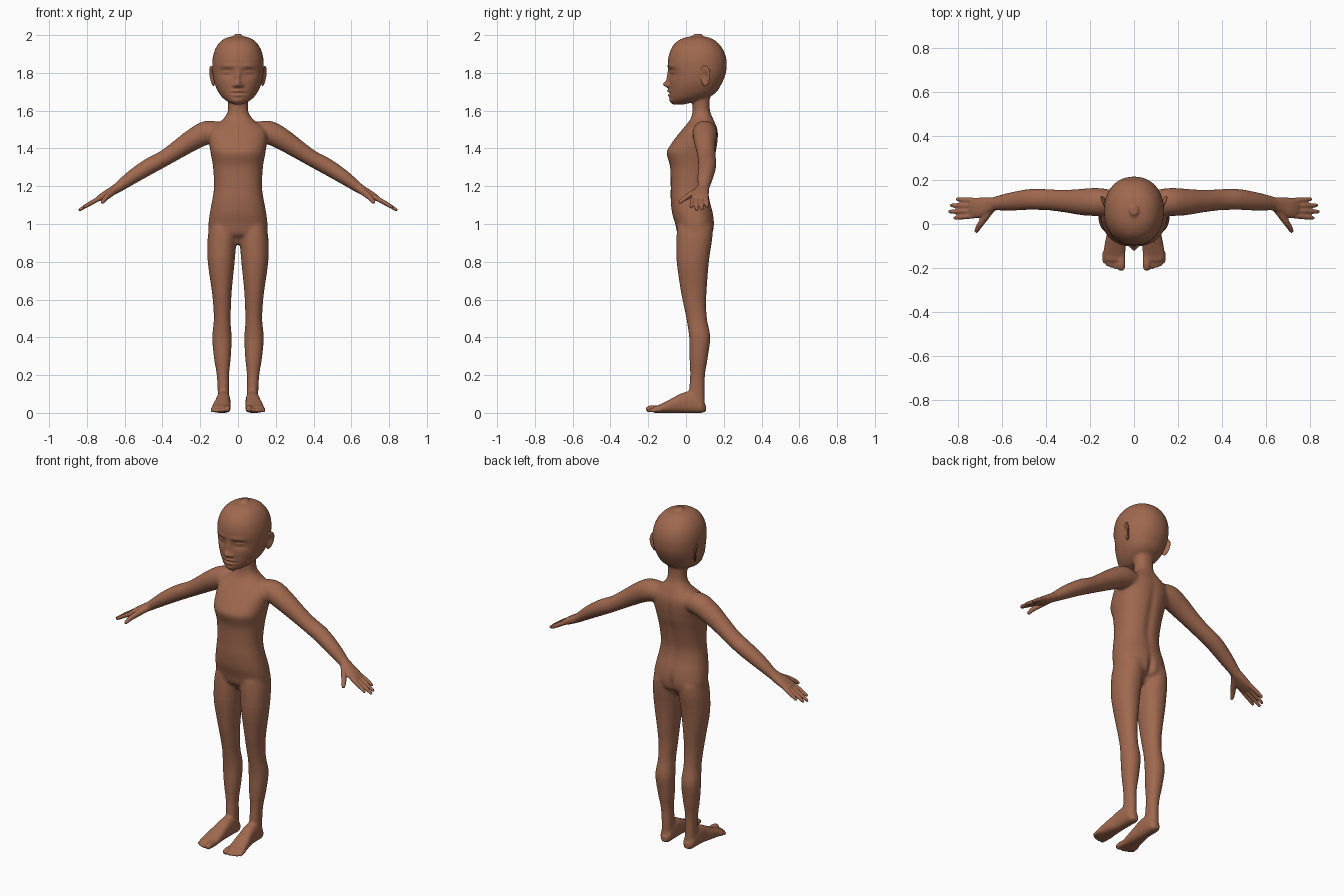
import bpy, bmesh, math
from mathutils import Vector, Matrix

skin = bpy.data.materials.new("warm_brown")
skin.diffuse_color = (0.35, 0.14, 0.078, 1)
X, Y, Z = Vector((1, 0, 0)), Vector((0, 1, 0)), Vector((0, 0, 1))
bm = bmesh.new()


def spline(rows, k=5):
    """Catmull-Rom interpolation through rows of numbers."""
    out, n = [], len(rows)
    for i in range(n - 1):
        p = [rows[max(0, min(n - 1, j))] for j in (i - 1, i, i + 1, i + 2)]
        for s in range(k):
            t = s / k
            out.append([0.5 * (2 * b + (c - a) * t + (2 * a - 5 * b + 4 * c - d) * t * t
                               + (3 * b - a - 3 * c + d) * t ** 3) for a, b, c, d in zip(*p)])
    return out + [list(rows[-1])]


def loft(rows, hint, axis=None, power=2.0, mirror=True, seg=32):
    """Skin superellipse rings (x, y, z, radius_a, radius_b); optionally on both sides."""
    rows = spline(rows)
    cs = [Vector(r[:3]) for r in rows]
    rad = [(r[3], r[4]) for r in rows]
    # rounded ends
    d0, d1 = (cs[0] - cs[1]).normalized(), (cs[-1] - cs[-2]).normalized()
    r0, r1 = rad[0], rad[-1]
    cs = [cs[0] + d0 * min(r0) * 0.5] + cs + [cs[-1] + d1 * min(r1) * 0.5]
    rad = [(r0[0] * .65, r0[1] * .65)] + rad + [(r1[0] * .65, r1[1] * .65)]
    for side in ((1, -1) if mirror else (1,)):
        rings = []
        for i, c in enumerate(cs):
            t = axis or (cs[min(i + 1, len(cs) - 1)] - cs[max(i - 1, 0)]).normalized()
            u = (hint - t * hint.dot(t)).normalized()
            v = t.cross(u)
            ring = []
            for j in range(seg):
                a = 2 * math.pi * j / seg
                ca, sa = math.cos(a), math.sin(a)
                p = c + u * math.copysign(abs(ca) ** (2 / power), ca) * rad[i][0] \
                      + v * math.copysign(abs(sa) ** (2 / power), sa) * rad[i][1]
                ring.append(bm.verts.new((p.x * side, p.y, p.z)))
            rings.append(ring)
        for a, b in zip(rings, rings[1:]):
            for j in range(seg):
                k = (j + 1) % seg
                bm.faces.new((a[j], a[k], b[k], b[j]))
        bm.faces.new(rings[0])
        bm.faces.new(rings[-1])


def stack(rows, **kw):
    """Horizontal rings given as (z, x_in, x_out, y_front, y_back)."""
    loft([((a + b) / 2, (f + k) / 2, z, (b - a) / 2, (k - f) / 2) for z, a, b, f, k in rows],
         X, Z, **kw)


def centred(rows, **kw):
    """Horizontal rings centred on x = 0: (z, half_width, y_front, y_back)."""
    stack([(z, -w, w, f, k) for z, w, f, k in rows], mirror=False, **kw)


# head
centred([(1.994, .025, .03, .09), (1.984, .065, -.015, .13), (1.96, .098, -.055, .168),
         (1.92, .123, -.082, .198), (1.87, .135, -.095, .214), (1.82, .136, -.094, .214),
         (1.78, .132, -.09, .205), (1.74, .123, -.089, .187), (1.70, .105, -.088, .162),
         (1.67, .083, -.086, .12), (1.648, .055, -.082, .06), (1.638, .03, -.072, .01)],
        power=2.15, seg=48)
# neck and torso
centred([(1.72, .055, .03, .13), (1.64, .053, .034, .125), (1.59, .056, .034, .13),
         (1.55, .085, .02, .148), (1.50, .15, -.02, .168), (1.45, .155, -.06, .17),
         (1.39, .147, -.1, .162), (1.36, .142, -.1, .156), (1.30, .132, -.084, .14),
         (1.20, .127, -.081, .122), (1.13, .136, -.081, .126), (1.06, .149, -.074, .143),
         (1.0, .156, -.057, .15), (.95, .15, -.045, .14), (.925, .11, -.02, .11)],
        power=2.3, seg=48)
# legs
stack([(.99, .01, .15, -.045, .142), (.92, .008, .161, -.051, .139), (.8, .018, .16, -.049, .121),
       (.65, .033, .139, -.028, .109), (.57, .037, .131, -.012, .106), (.49, .04, .128, .004, .112),
       (.4, .034, .136, .017, .128), (.3, .038, .128, .019, .116), (.2, .047, .113, .021, .101),
       (.12, .046, .108, .016, .099), (.05, .046, .108, .01, .1)], power=2.15)
# feet and toes
loft([(.075, .095, .03, .024, .026), (.076, .08, .038, .033, .038), (.077, .03, .056, .037, .056),
      (.079, -.02, .053, .039, .053), (.085, -.08, .037, .046, .037),
      (.09, -.14, .022, .05, .022), (.09, -.165, .018, .046, .018)], X, -Y, power=2.5)
for x, tip, r in ((.058, -.204, .018), (.084, -.2, .0115), (.103, -.194, .0115),
                  (.12, -.186, .011), (.134, -.174, .0105)):
    loft([(x, -.13, .02, r, r), (x, tip + .02, r + .004, r, r), (x, tip, r, r * .9, r * .8)], X, seg=16)
# arms
loft([(.08, .095, 1.485, .055, .05), (.16, .1, 1.485, .064, .062), (.23, .1, 1.452, .061, .058),
      (.31, .104, 1.4, .052, .05), (.39, .11, 1.348, .048, .043), (.47, .112, 1.305, .047, .043),
      (.56, .102, 1.248, .041, .037), (.64, .092, 1.19, .03, .026), (.67, .088, 1.172, .032, .023)], Y)
# palms
loft([(.63, .092, 1.197, .029, .025), (.67, .084, 1.172, .038, .023),
      (.71, .074, 1.15, .046, .02), (.74, .072, 1.133, .044, .014)], Y, power=2.4)
# fingers
for by, x, y, z in ((.108, .806, .113, 1.092), (.084, .833, .085, 1.078),
                    (.060, .84, .056, 1.074), (.037, .817, .027, 1.088)):
    loft([(.725, by, 1.14, .0115, .012), ((.735 + x) / 2, (by + y) / 2, (1.138 + z) / 2, .0115, .012),
          (x, y, z, .0085, .0085)], Y, seg=16)
# thumbs
loft([(.65, .065, 1.178, .018, .016), (.685, .018, 1.152, .017, .015),
      (.705, -.01, 1.133, .0135, .0135), (.718, -.034, 1.113, .0095, .0095)], Z, seg=16)

bmesh.ops.recalc_face_normals(bm, faces=bm.faces)
me = bpy.data.meshes.new("body")
bm.to_mesh(me)
bm.free()
body = bpy.data.objects.new("body", me)
bpy.context.collection.objects.link(body)
bpy.context.view_layer.objects.active = body
body.select_set(True)


def apply(kind, **settings):
    m = body.modifiers.new("step", kind)
    for key, val in settings.items():
        setattr(m, key, val)
    bpy.ops.object.modifier_apply(modifier=m.name)


# fuse the parts into one skin, then soften the joins
apply('REMESH', mode='VOXEL', voxel_size=0.005)
joins = body.vertex_groups.new(name="joins")
joins.add([v.index for v in body.data.vertices
           if (.84 < v.co.z < 1.62 and abs(v.co.x) < .4)
           or (1.6 < v.co.z < 1.69 and v.co.y > .03)
           or (.05 < v.co.z < .25 and v.co.y > -.07)], 1.0, 'REPLACE')
apply('SMOOTH', factor=0.5, iterations=30, vertex_group="joins")
apply('SMOOTH', factor=0.5, iterations=4)

# face and back relief: (x, z, radius_x, radius_z, y_shift, side)
relief = [(.06, 1.80, .036, .022, .014, -1), (.06, 1.802, .024, .011, -.008, -1),   # eyes
          (.06, 1.815, .028, .004, .003, -1), (.055, 1.836, .04, .011, -.005, -1),  # lids, brows
          (0, 1.775, .014, .035, -.013, -1), (0, 1.739, .017, .017, -.028, -1),     # nose
          (.02, 1.733, .011, .009, -.01, -1),
          (0, 1.704, .028, .008, -.012, -1), (0, 1.682, .024, .008, -.010, -1),     # lips
          (0, 1.693, .036, .004, .006, -1), (0, 1.655, .024, .013, -.005, -1),      # mouth, chin
          (0, 1.28, .025, .2, -.008, 1), (0, .97, .018, .06, -.016, 1)]             # spine, seat
for v in body.data.vertices:
    x, y, z = v.co
    dy = 0
    for bx, bz, rx, rz, shift, side in relief:
        w = min(1, max(0, (.02 - y) / .05 if side < 0 else (y - .06) / .05))
        if w > 0:
            for cx in ({bx, -bx}):
                q = ((x - cx) / rx) ** 2 + ((z - bz) / rz) ** 2
                if q < 9:
                    dy += shift * w * math.exp(-q)
    v.co.y += dy
    v.co.z = max(0, z)
body.data.materials.clear()
body.data.materials.append(skin)
body.data.shade_smooth()

# ears: flattened shells with a hollow outer face
for side, label in ((1, "left_ear"), (-1, "right_ear")):
    bm = bmesh.new()
    bmesh.ops.create_uvsphere(bm, u_segments=32, v_segments=24, radius=1)
    for v in bm.verts:
        x, y, z = v.co
        hollow = .013 * math.exp(-(y * y + z * z) / .35) if x > 0 else 0
        v.co = (.010 * x - hollow, .03 * y * (1 + .25 * z), .054 * z)
    turn = Matrix.Rotation(math.radians(-24), 4, 'Z') @ Matrix.Rotation(math.radians(7), 4, 'Y')
    bm.transform(Matrix.Diagonal((side, 1, 1, 1)) @ Matrix.Translation((.136, .1, 1.783)) @ turn)
    bmesh.ops.recalc_face_normals(bm, faces=bm.faces)
    me = bpy.data.meshes.new(label)
    bm.to_mesh(me)
    bm.free()
    me.materials.append(skin)
    me.shade_smooth()
    bpy.context.collection.objects.link(bpy.data.objects.new(label, me))
